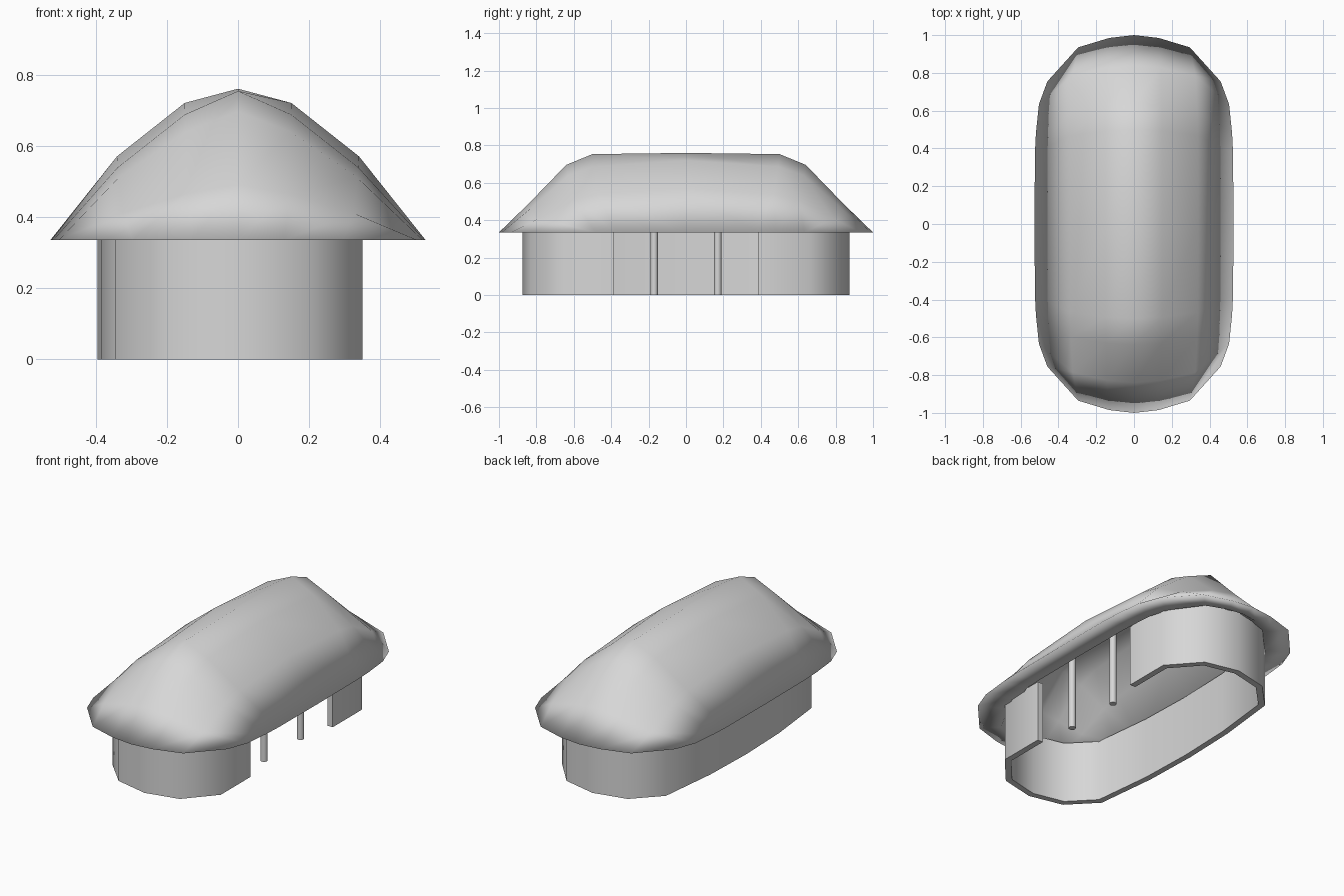
import bpy
import bmesh
from math import radians

cube = bpy.data.objects.get("Cube")
if cube:
    bpy.data.objects.remove(cube, do_unlink=True)

grey = bpy.data.materials.new("plain grey")
grey.use_nodes = True
colour = (0.68, 0.68, 0.68, 1)
grey.diffuse_color = colour
grey.node_tree.nodes["Principled BSDF"].inputs["Base Color"].default_value = colour

EAVE = 0.335


def add_object(name, bm):
    mesh = bpy.data.meshes.new(name)
    bm.to_mesh(mesh)
    bm.free()
    obj = bpy.data.objects.new(name, mesh)
    bpy.context.collection.objects.link(obj)
    mesh.materials.append(grey)
    return obj


def select(obj):
    bpy.ops.object.select_all(action='DESELECT')
    obj.select_set(True)
    bpy.context.view_layer.objects.active = obj


# Roof grid: columns are (x, pull-in, height, droop off the middle), rows (y, narrowing, height)
columns = [(0, 1, 1, 0), (0.15, 0.985, 0.906, 0.07), (0.34, 0.935, 0.553, 0.12), (0.527, 0.755, 0, 0)]
rows = [(0, 1, 1), (0.5, 0.995, 0.985), (0.64, 0.985, 0.85), (0.84, 0.955, 0.365), (1, 0.87, 0)]


def both_ways(half):
    return [(-entry[0], *entry[1:]) for entry in reversed(half[1:])] + half


def add_dome(bm, width, length, rise):
    """Build a domed grid and return its edge as a loop of vertices."""
    grid = []
    for y, narrow, hy in both_ways(rows):
        line = []
        for x, pull, hx, droop in both_ways(columns):
            height = hx * hy * (1 - droop if y else 1)
            line.append(bm.verts.new((x * narrow * width, y * pull * length, EAVE + rise * height)))
        grid.append(line)
    for low, high in zip(grid, grid[1:]):
        for i in range(len(low) - 1):
            bm.faces.new((low[i], low[i + 1], high[i + 1], high[i]))
    right = [line[-1] for line in grid[1:-1]]
    left = [line[0] for line in grid[1:-1]]
    return grid[0] + right + grid[-1][::-1] + left[::-1]


# Roof: outer dome, hollow inner dome and the flat rim of the overhang between them
bm = bmesh.new()
outer = add_dome(bm, 1, 1, 0.425)
inner = add_dome(bm, 0.73, 0.91, 0.36)
for i in range(len(outer)):
    bm.faces.new((outer[i - 1], outer[i], inner[i], inner[i - 1]))
bmesh.ops.recalc_face_normals(bm, faces=bm.faces)
roof = add_object("roof", bm)
select(roof)
bpy.ops.object.shade_smooth()

# Wall: open rounded outline with a wide gap on the +x side
WALL_TOP = 0.36
end = [(0.35, 0.385), (0.35, 0.66), (0.2, 0.83), (0, 0.875), (-0.2, 0.83), (-0.345, 0.68), (-0.385, 0.32)]
outline = end + [(-0.395, 0)] + [(x, -y) for x, y in reversed(end)]
bm = bmesh.new()
base = [bm.verts.new((x, y, 0)) for x, y in outline]
top = [bm.verts.new((x, y, WALL_TOP)) for x, y in outline]
for i in range(len(outline) - 1):
    bm.faces.new((base[i], base[i + 1], top[i + 1], top[i]))
wall = add_object("wall", bm)
select(wall)
shell = wall.modifiers.new("thickness", 'SOLIDIFY')
shell.thickness = 0.035
shell.offset = -1
shell.use_even_offset = True
bpy.ops.object.modifier_apply(modifier=shell.name)
bpy.ops.object.shade_smooth_by_angle(angle=radians(55))

# Posts standing in the gap, reaching up into the hollow roof
POST_TOP = 0.43
for side, y in (("front", -0.17), ("back", 0.17)):
    bpy.ops.mesh.primitive_cylinder_add(vertices=10, radius=0.02, depth=POST_TOP,
                                        location=(0.29, y, POST_TOP / 2))
    post = bpy.context.object
    post.name = side + "_post"
    post.data.materials.append(grey)
    bpy.ops.object.shade_smooth_by_angle(angle=radians(50))
